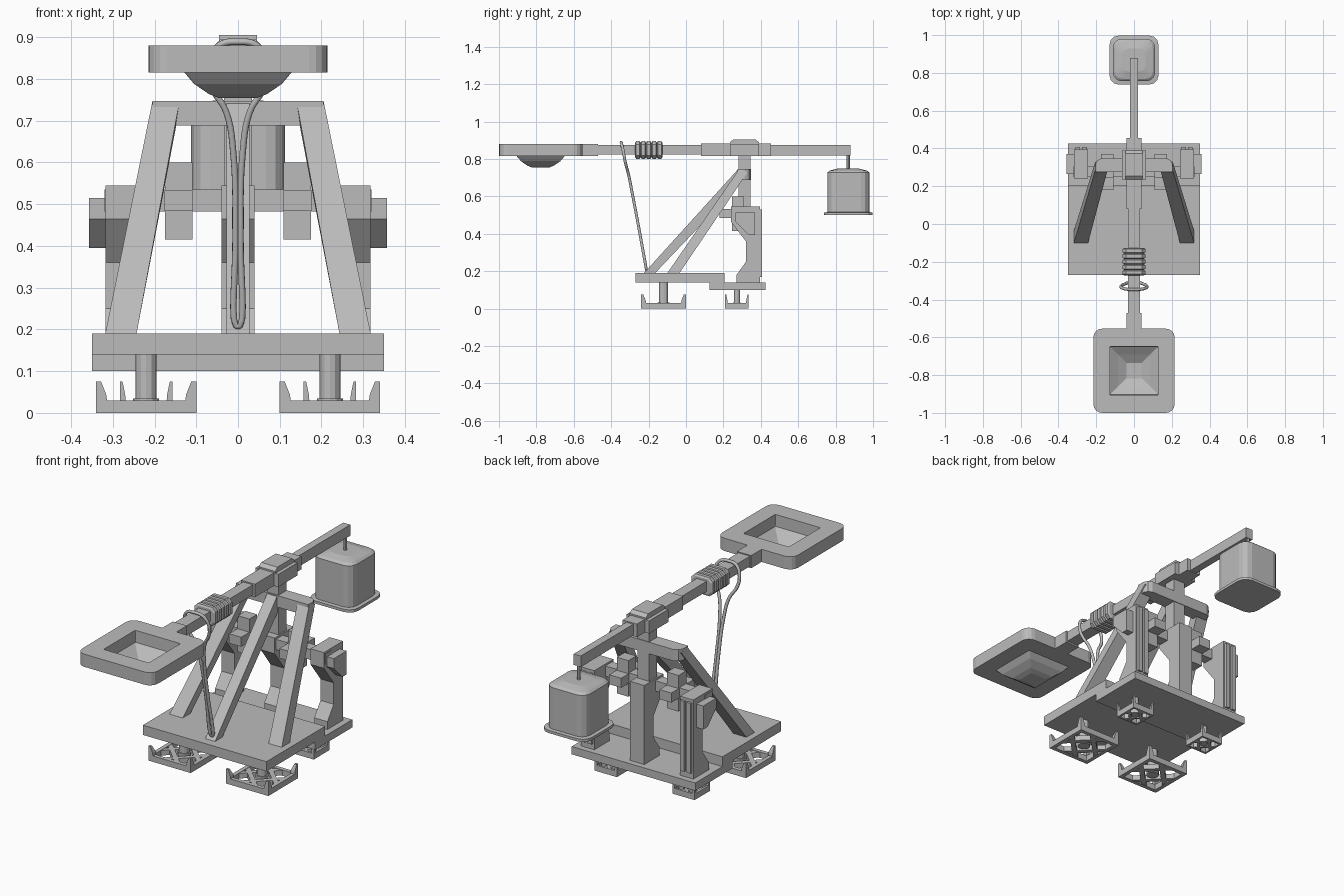
import bpy, bmesh, math
from mathutils import Vector

if "Cube" in bpy.data.objects:
    bpy.data.objects.remove(bpy.data.objects["Cube"])

grey = bpy.data.materials.new("plain grey")
grey.diffuse_color = (0.5, 0.5, 0.5, 1)
grey.use_nodes = True
grey.node_tree.nodes["Principled BSDF"].inputs["Base Color"].default_value = grey.diffuse_color


def finish(name, bm):
    bmesh.ops.recalc_face_normals(bm, faces=bm.faces)
    me = bpy.data.meshes.new(name)
    bm.to_mesh(me)
    bm.free()
    ob = bpy.data.objects.new(name, me)
    bpy.context.collection.objects.link(ob)
    me.materials.append(grey)
    return ob


def loft(name, rings, cap=True):
    """Skin a list of equal-length point rings."""
    bm = bmesh.new()
    vs = [[bm.verts.new(p) for p in r] for r in rings]
    n = len(vs[0])
    for a, b in zip(vs, vs[1:]):
        for i in range(n):
            j = (i + 1) % n
            bm.faces.new((a[i], a[j], b[j], b[i]))
    if cap:
        bm.faces.new(vs[0])
        bm.faces.new(vs[-1])
    return finish(name, bm)


def box(name, x0, x1, y0, y1, z0, z1):
    return loft(name, [[(x0, y0, z), (x1, y0, z), (x1, y1, z), (x0, y1, z)] for z in (z0, z1)])


def side_profile(name, x0, x1, pts):
    return loft(name, [[(x, y, z) for y, z in pts] for x in (x0, x1)])


def round_square(cx, cy, hx, hy, r, z, seg=4):
    pts = []
    for k, (sx, sy) in enumerate(((1, 1), (-1, 1), (-1, -1), (1, -1))):
        for i in range(seg + 1):
            a = math.pi / 2 * (k + i / seg)
            pts.append((cx + sx * (hx - r) + r * math.cos(a),
                        cy + sy * (hy - r) + r * math.sin(a), z))
    return pts


def cylinder(name, x, y, r, z0, z1, n=12):
    return loft(name, [[(x + r * math.cos(2 * math.pi * i / n), y + r * math.sin(2 * math.pi * i / n), z)
                        for i in range(n)] for z in (z0, z1)])


def bevel(ob, w, seg=2):
    m = ob.modifiers.new("bevel", 'BEVEL')
    m.width, m.segments = w, seg


# base platforms
box("front_platform", -.35, .35, -.27, .205, .14, .19)
box("rear_platform", -.35, .35, .125, .425, .10, .14)


# feet: pierced square pad, corner prongs and a round leg
def foot(name, x, y, h, leg_r, top):
    t, zt = h * .17, .03
    for s in (-1, 1):
        box(name + "_rim", x + s * (h - t / 2) - t / 2, x + s * (h - t / 2) + t / 2, y - h, y + h, 0, zt)
        box(name + "_rim", x - h, x + h, y + s * (h - t / 2) - t / 2, y + s * (h - t / 2) + t / 2, 0, zt)
        for o in (-.42, .42):
            # diagonal lattice bars
            c, half, w = o * h, h * (1.3 - .42), h * .1
            d, n = Vector((1, s, 0)).normalized(), Vector((-s, 1, 0)).normalized()
            m = Vector((x, y, 0)) + n * c
            corners = [m + d * (a * half) + n * (b * w) for a, b in ((-1, -1), (1, -1), (1, 1), (-1, 1))]
            loft(name + "_lattice", [[p + Vector((0, 0, z)) for p in corners] for z in (.002, zt - .002)])
        for q in (-1, 1):
            rings = []
            for w, z in ((h * .22, zt), (h * .2, .045), (h * .1, .075)):
                X, Y = x + s * h, y + q * h
                rings.append([(X, Y, z), (X - s * w, Y, z), (X - s * w, Y - q * w, z), (X, Y - q * w, z)])
            loft(name + "_prong", rings)
    cylinder(name + "_hub", x, y, leg_r * 1.25, .004, .034)
    cylinder(name + "_leg", x, y, leg_r, .03, top)


for s in (-1, 1):
    foot("front_foot", s * .22, -.12, .12, .025, .145)
    foot("rear_foot", s * .22, .272, .063, .016, .105)

# uprights, flared at the foot and stepped forward at the top
upright = [(.27, .14), (.395, .14), (.395, .545), (.24, .545), (.24, .465), (.32, .36), (.32, .25), (.27, .18)]
side_profile("centre_upright", -.04, .04, upright)
box("centre_post", -.033, .033, .28, .345, .5, .83)
cap = [(.265, .515), (.37, .515), (.37, .395), (.335, .395), (.265, .465)]
for s in (-1, 1):
    side_profile("side_upright", s * .243, s * .318, upright)
    side_profile("end_cap", s * .31, s * .357, cap)
    for x in (.262, .299):
        box("back_strip", s * x - .012, s * x + .012, .39, .407, .17, .53)

# axle beam with crossed clamp blocks
box("axle_beam", -.32, .32, .25, .305, .482, .535)
for s in (-1, 1):
    box("clamp_vertical", s * .142 - .033, s * .142 + .033, .247, .31, .415, .6)
    box("clamp_lengthwise", s * .142 - .034, s * .142 + .034, .18, .37, .484, .533)

# top crossbar with rounded rear corners
outline = [(-.205, .275), (.205, .275), (.205, .315), (.194, .337), (.172, .348),
           (-.172, .348), (-.194, .337), (-.205, .315)]
loft("top_crossbar", [[(x, y, z) for x, y in outline] for z in (.688, .747)])

# sloping braces
for s in (-1, 1):
    loft("side_brace", [
        [(s * .318, -.10, .19), (s * .243, -.10, .19), (s * .243, -.035, .19), (s * .318, -.035, .19)],
        [(s * .205, .285, .747), (s * .14, .285, .747), (s * .14, .33, .73), (s * .205, .33, .73)]])
side_profile("centre_brace", -.028, .028, [(-.225, .19), (-.165, .19), (.31, .69), (.31, .747), (.28, .747)])

# throwing arm in stepped lengths: y0, y1, half width, z0, z1
for y0, y1, w, z0, z1 in ((-.57, -.47, .04, .815, .88), (-.48, -.13, .033, .823, .875),
                          (-.14, .085, .028, .824, .876), (.08, .25, .04, .815, .882),
                          (.37, .455, .04, .815, .882), (.45, .88, .02, .82, .876)):
    box("arm_section", -w, w, y0, y1, z0, z1)
hub = box("arm_hub", -.064, .064, .235, .39, .815, .88)
ridge = [(.235, .88), (.39, .88), (.39, .89), (.372, .905), (.253, .905), (.235, .89)]
side_profile("hub_cap", -.046, .046, ridge)

# binding rings round the arm
for i in range(5):
    y = -.257 + i * .029
    rings = []
    for dy, g in ((-.0145, -.008), (-.009, 0), (.009, 0), (.0145, -.008)):
        a, b, c = .06 + g, .047 + g, .018
        rings.append([(px, y + dy, .848 + pz) for px, pz in
                      ((a, b - c), (a - c, b), (c - a, b), (-a, b - c),
                       (-a, c - b), (c - a, -b), (a - c, -b), (a, c - b))])
    loft("binding_ring", rings)

# scoop: rounded slab with a square tapering bowl
cy = -.777
R = lambda h, z, r: round_square(0, cy, h, h * (1.035 if h > .2 else 1), r, z)
loft("scoop", [R(.128, .815, .004), R(.215, .815, .045), R(.215, .88, .045), R(.128, .88, .004),
               R(.126, .82, .004), R(.085, .79, .004), R(.04, .762, .004), R(.001, .762, .0005),
               R(.001, .754, .0005), R(.045, .754, .004), R(.07, .764, .004), R(.105, .788, .004),
               R(.128, .815, .004)], cap=False)

# counterweight bucket, flange and hanger
W = lambda h, z, r: round_square(0, .868, h, h, r, z, 3)
loft("counterweight", [W(.13, .5, .05), W(.13, .514, .05), W(.112, .516, .045), W(.112, .728, .045),
                       W(.1, .738, .04), W(.06, .748, .03)])
cylinder("hanger", 0, .868, .009, .74, .83, 8)

# rope: closed loop passing over the arm and down to the platform
half = [(.068, -.335, .84), (.064, -.325, .785), (.028, -.308, .72), (.011, -.288, .62),
        (.006, -.25, .42), (.005, -.212, .21)]
path = [(0, -.347, .889), (.045, -.344, .88)] + half
path += [(-x, y, z) for x, y, z in reversed(path[1:])]
cu = bpy.data.curves.new("rope", 'CURVE')
cu.dimensions = '3D'
cu.bevel_depth, cu.bevel_resolution, cu.resolution_u = .008, 2, 6
sp = cu.splines.new('BEZIER')
sp.bezier_points.add(len(path) - 1)
for p, co in zip(sp.bezier_points, path):
    p.co = co
    p.handle_left_type = p.handle_right_type = 'AUTO'
sp.use_cyclic_u = True
rope = bpy.data.objects.new("rope", cu)
bpy.context.collection.objects.link(rope)
cu.materials.append(grey)
